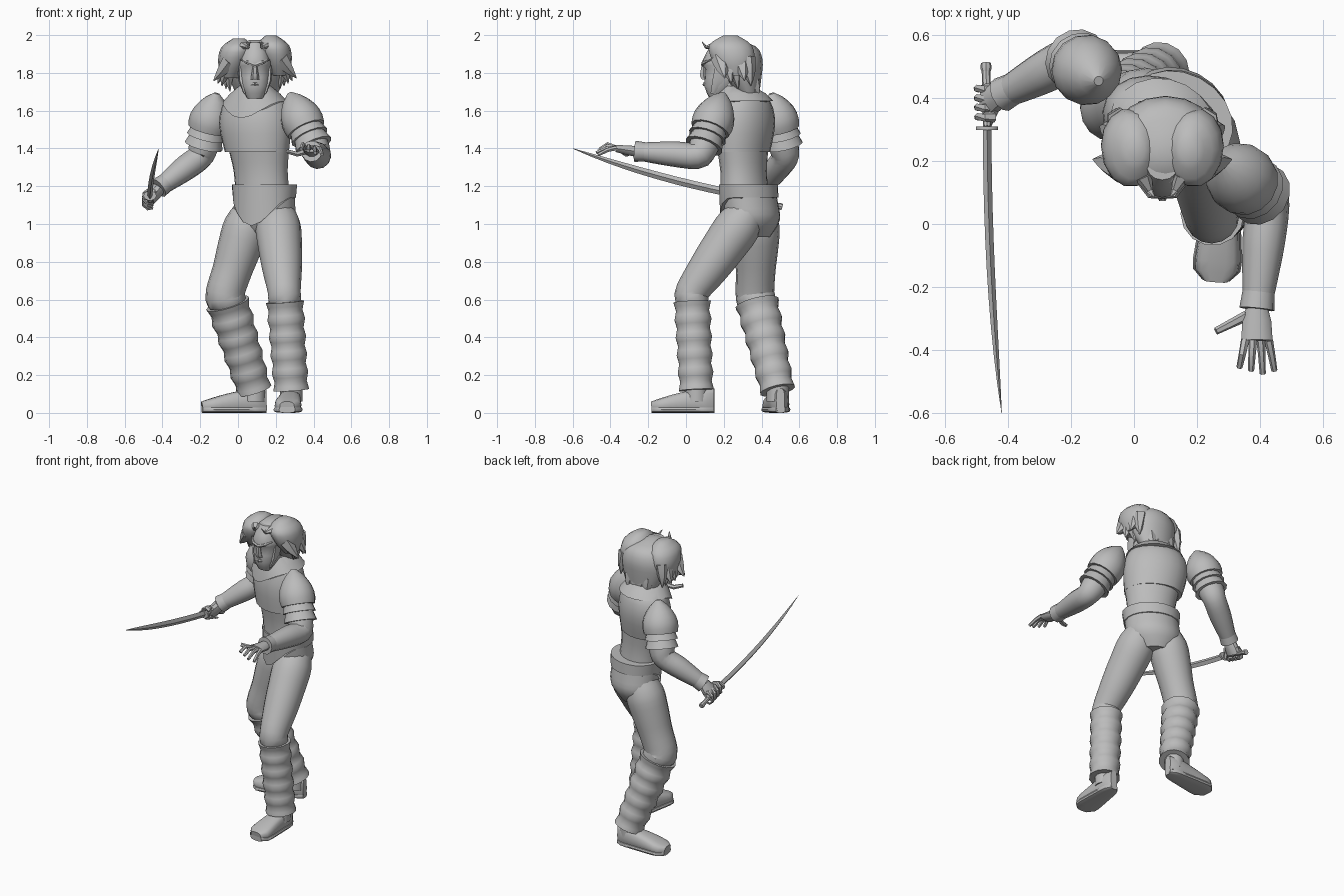
import bpy, bmesh, math
from mathutils import Vector

cube = bpy.data.objects.get("Cube")
if cube:
    bpy.data.objects.remove(cube, do_unlink=True)

clay = bpy.data.materials.new("plain_grey")
clay.use_nodes = True
clay.diffuse_color = (.5, .5, .5, 1)
clay.node_tree.nodes["Principled BSDF"].inputs["Base Color"].default_value = clay.diffuse_color

parts = []
UP, ACROSS, FORWARD = Vector((0, 0, 1)), Vector((1, 0, 0)), Vector((0, -1, 0))
SHOULDER_LINE = Vector((.9, -.47, 0))   # the body is turned towards its right


def soften(keys, fine=3):
    """Round off a few key stations with a smooth spline."""
    keys = [key if len(key) > 4 else (*key, key[-1]) for key in keys]
    rounded = []
    for i in range(len(keys) - 1):
        before, start, end, after = (keys[max(i - 1, 0)], keys[i], keys[i + 1],
                                     keys[min(i + 2, len(keys) - 1)])
        for step in range(fine):
            t = step / fine
            ease = t * t * (3 - 2 * t)
            leave, arrive = t * (1 - t) ** 2 / 2, t * t * (t - 1) / 2
            rounded.append([a + (b - a) * ease + (b - p) * leave + (n - a) * arrive
                            for p, a, b, n in zip(before, start, end, after)])
    return rounded + [keys[-1]]


def taper(start, end, radii, first=0, final=1):
    """Evenly spaced round stations along a straight line."""
    gap = (final - first) / (len(radii) - 1)
    return [(*start.lerp(end, first + gap * i), r) for i, r in enumerate(radii)]


def loft(name, stations, side=ACROSS, sides=12, level=False, power=1, dip=0):
    """Skin oval rings given as (x, y, z, half width, half depth)."""
    bm = bmesh.new()
    centres = [Vector(station[:3]) for station in stations]
    last = len(centres) - 1
    rings = []
    for i, station in enumerate(stations):
        heading = UP if level else (centres[min(i + 1, last)] - centres[max(i - 1, 0)]).normalized()
        wide = (side - heading * side.dot(heading)).normalized()
        deep = heading.cross(wide)
        ring = []
        for k in range(sides):
            angle = math.tau * k / sides
            across, back = [math.copysign(abs(value) ** power, value)
                            for value in (math.cos(angle), math.sin(angle))]
            point = centres[i] + wide * across * station[3] + deep * back * station[-1]
            # A dip pulls the front of the lower rings down into a V
            point.z -= dip * (1 - i / last) * max(0, -back) ** 3
            ring.append(bm.verts.new(point))
        rings.append(ring)
    for low, high in zip(rings, rings[1:]):
        for k in range(sides):
            bm.faces.new((low[k - 1], low[k], high[k], high[k - 1]))
    bm.faces.new(rings[0])
    bm.faces.new(rings[-1])
    bmesh.ops.recalc_face_normals(bm, faces=bm.faces)
    mesh = bpy.data.meshes.new(name)
    bm.to_mesh(mesh)
    bm.free()
    mesh.materials.append(clay)
    part = bpy.data.objects.new(name, mesh)
    bpy.context.collection.objects.link(part)
    parts.append(part)


def trunk(name, stations, **options):
    loft(name, stations, SHOULDER_LINE, sides=20, level=True, **options)


# Torso: waist, overhanging breastplate, collar, trouser seat and waistband
trunk("jacket_waist", soften([(.13, .31, 1.16, .15, .12), (.12, .305, 1.28, .15, .115), (.11, .3, 1.4, .17, .125)]))
trunk("breastplate", soften([(.1, .3, 1.38, .178, .135), (.09, .31, 1.53, .2, .15),
                             (.09, .31, 1.65, .17, .125), (.09, .28, 1.72, .08)]))
trunk("collar", [(.09, .3, 1.65, .175, .16), (.09, .29, 1.69, .135, .135), (.09, .27, 1.73, .085)], dip=.09)
trunk("trouser_seat", soften([(.13, .36, .93, .1, .08), (.14, .355, 1.02, .165, .135),
                              (.14, .34, 1.11, .168, .142), (.14, .33, 1.19, .165, .135)]))
trunk("waistband", [(.14, .335, 1.14, .172, .15), (.14, .33, 1.21, .18, .15)], dip=.15)


# Legs: thigh and knee, rippled gaiter, ankle and boot
def leg(tag, hip, knee, ankle, bulk):
    thigh = taper(hip, knee, (.07, .118, .116, .105, bulk)) + taper(knee, ankle, (bulk, .07), .08, .3)
    loft(tag + "_thigh", soften(thigh), sides=16)
    rows, folds = 20, 5
    ripple = [(bulk * 1.1 * (1 - i / rows) + .09 * i / rows) * (1 + .06 * math.cos(math.tau * folds * i / rows))
              for i in range(rows + 1)]
    loft(tag + "_gaiter", taper(knee, ankle, ripple, .1, 1), sides=14)
    loft(tag + "_ankle", taper(ankle - UP * .06, ankle + UP * .05, (.06, .06)))


def boot(tag, heel, toe):
    side = UP.cross(toe - heel)
    rows = 10
    for part, tallest, spread in (("upper", 1, 1), ("sole", .035, 1.1)):
        stations = []
        for i in range(rows + 1):
            t = i / rows
            half_height = min(.13 - .09 * t * t + .02 * t ** 3, tallest) / 2
            half_width = (.045 + .033 * t) * spread * (1 - abs(2 * t - 1) ** 8 / 2)
            stations.append((*(heel.lerp(toe, t) + UP * half_height), half_width, half_height))
        loft(f"{tag}_boot_{part}", stations, side, sides=14, power=.65)


leg("left", Vector((.2, .37, 1.12)), Vector((.245, .03, .64)), Vector((.282, .055, .12)), .087)
leg("right", Vector((.085, .38, 1.12)), Vector((-.07, .365, .63)), Vector((.085, .485, .12)), .102)
boot("left", Vector((.285, .15, 0)), Vector((.26, -.18, 0)))
boot("right", Vector((.15, .5, 0)), Vector((-.19, .47, 0)))


# Arms: sleeve, domed shoulder guard, two flared bands and a cuff
def arm(tag, shoulder, elbow, wrist):
    side = (shoulder - elbow).cross(wrist - elbow).normalized()
    sleeve = taper(shoulder, elbow, (.09, .08), 0, .8) + taper(elbow, wrist, (.07, .068, .058, .045), .05)
    loft(tag + "_sleeve", soften(sleeve), side)
    dome = [.015 + .097 * math.sin(i / 3) ** .8 for i in range(7)]
    loft(tag + "_shoulder_guard", taper(shoulder, elbow, dome, -.38, .42), side, sides=14)
    for i in range(2):
        top = .38 + .2 * i
        loft(f"{tag}_arm_band_{i}", taper(shoulder, elbow, (.086, .103), top, top + .2), side, sides=14)
    loft(tag + "_cuff", taper(elbow, wrist, (.05, .056), .8), side)


left_wrist, right_wrist = Vector((.39, -.27, 1.385)), Vector((-.42, .41, 1.19))
arm("left", Vector((.315, .165, 1.6)), Vector((.425, .075, 1.36)), left_wrist)
arm("right", Vector((-.135, .475, 1.6)), Vector((-.195, .53, 1.36)), right_wrist)


def finger(name, points, thick):
    joints = [(*point, thick * (1 - .15 * i)) for i, point in enumerate(points)]
    loft(name, joints, Vector((.3, .5, .8)), sides=6)


# Open left hand with spread fingers
knuckles = left_wrist + FORWARD * .1 + UP * .015
loft("left_palm", [(*left_wrist, .036, .03), (*left_wrist.lerp(knuckles, .4), .046, .026),
                   (*knuckles, .05, .02)], sides=10)
for i in range(4):
    fan = i - 1.5
    base = knuckles + ACROSS * fan * .025 + UP * .002
    bend = base + ACROSS * fan * .006 + FORWARD * .045 + UP * (.02 - .01 * i)
    tip = bend + ACROSS * fan * .006 + FORWARD * (.06 - .01 * abs(fan - .5)) - UP * .025
    finger(f"left_finger_{i}", (base, bend, tip), .014)
thumb = left_wrist + FORWARD * .02 - ACROSS * .03
finger("left_thumb", (thumb, thumb + Vector((-.05, -.025, -.015)), thumb + Vector((-.1, -.05, 0))), .017)

# Right fist wrapped around the grip
pommel, hilt_top = Vector((-.47, .51, 1.09)), Vector((-.466, .31, 1.15))
fist = pommel.lerp(hilt_top, .6)
loft("right_palm", [(*right_wrist, .038), (*right_wrist.lerp(fist, .5), .036, .05), (*fist, .03, .055)], sides=10)
for i in range(4):
    grip = pommel.lerp(hilt_top, .4 + .15 * i)
    curl = []
    for k in range(6):
        angle = .8 + k * .9
        curl.append(grip + ACROSS * .034 * math.cos(angle) + UP * .038 * math.sin(angle))
    finger(f"right_finger_{i}", curl, .018)
finger("right_thumb", (right_wrist - UP * .03, hilt_top.lerp(right_wrist, .4), hilt_top - UP * .03), .017)

# Sword: grip, pommel, guard and upward curving blade
loft("sword_grip", taper(pommel, hilt_top, (.014, .013)), sides=8)
loft("sword_pommel", taper(pommel, hilt_top, (.016, .018, .013), 0, .15), sides=8)
loft("sword_guard", [(*hilt_top, .035, .026), (*(hilt_top + FORWARD * .012), .035, .026)], sides=10)
blade, segments = [], 10
for i in range(segments + 1):
    t = i / segments
    point = hilt_top + FORWARD * .91 * t + UP * (.17 * t + .08 * t * t) + ACROSS * .046 * t * t
    narrowing = 1.05 - t ** 4
    blade.append((*point, .013 * narrowing, .02 * narrowing))
loft("sword_blade", blade, sides=4)

# Head: neck, face, nose, lips, brows and sideburns
middle = .09
loft("neck", [(middle, .26, 1.62, .075), (middle, .21, 1.78, .065)])
loft("face", soften([(middle, .155, 1.665, .04, .03), (middle, .18, 1.73, .074, .083),
                     (middle, .2, 1.82, .083, .1), (middle, .2, 1.86, .087, .116),
                     (middle, .21, 1.96, .055, .07)], fine=2), sides=16, level=True, power=.9)
loft("nose", [(middle, .1, 1.765, .023, .018), (middle, .092, 1.785, .02, .022),
              (middle, .092, 1.845, .01)], sides=6, level=True)
for tag, s in (("left", 1), ("right", -1)):
    loft(tag + "_lip", [(middle, .095, 1.74, .008, .012), (middle + s * .035, .112, 1.735, .004)], FORWARD, sides=6)
    loft(tag + "_brow", [(middle, .09, 1.84, .01), (middle + s * .04, .092, 1.855, .011),
                         (middle + s * .075, .13, 1.87, .005)], FORWARD, sides=6)
    loft(tag + "_sideburn", [(middle + s * .078, .19, 1.84, .012, .04), (middle + s * .074, .17, 1.76, .014, .035),
                             (middle + s * .055, .14, 1.69, .006, .012)], sides=6, level=True)

# Hair: back, two full lobes with a parting, pointed locks, fringe and nape tufts
loft("hair_back", soften([(.1, .335, 1.67, .1, .05), (.1, .3, 1.78, .15, .1), (.1, .28, 1.87, .16, .125),
                          (.1, .25, 1.94, .13, .12), (.1, .23, 1.975, .03)]), sides=16, level=True)
locks = 5
for tag, s in (("left", 1), ("right", -1)):
    crown = Vector((middle + s * .085, .235, 1.99 + .007 * s))
    lobe = [(*(crown + ACROSS * s * out - FORWARD * back - UP * down), wide, deep)
            for out, back, down, wide, deep in ((.045, .025, .21, .045, .07), (.03, .015, .13, .08, .115),
                                                (.01, 0, .05, .085, .115), (0, 0, 0, .03, .04))]
    loft(tag + "_hair_lobe", soften(lobe), sides=14, level=True)
    for k in range(locks):
        root = crown + ACROSS * s * .05 + FORWARD * (.055 - .035 * k) - UP * .12
        flare = (k * 2 % locks) / locks
        drop = root + ACROSS * s * (.045 - .05 * flare) - FORWARD * .015 - UP * (.06 + .03 * flare)
        tip = drop + ACROSS * s * (.04 - .06 * flare) - FORWARD * .01 - UP * (.045 + .04 * flare)
        loft(f"{tag}_hair_lock_{k}", soften([(*root, .05, .045), (*drop, .032, .028), (*tip, .002)], fine=2),
             FORWARD, sides=6)
    hairline = Vector((middle + s * .06, .15, 1.945))
    loft(tag + "_fringe", [(*hairline, .028, .02),
                           (*(hairline + FORWARD * .045 - ACROSS * s * .02 - UP * .01), .012, .008),
                           (*(hairline + FORWARD * .065 - ACROSS * s * .035 + UP * .02), .002)], sides=6)
for k in range(4):
    root = Vector((.03 + .045 * k, .355, 1.76))
    loft(f"nape_tuft_{k}", taper(root, root - FORWARD * .025 - UP * .1, (.034, .028, .002)), sides=6)

# Smooth shading with crisp edges
bpy.ops.object.select_all(action="DESELECT")
for part in parts:
    part.select_set(True)
bpy.context.view_layer.objects.active = parts[0]
bpy.ops.object.shade_smooth_by_angle(angle=math.radians(40))
